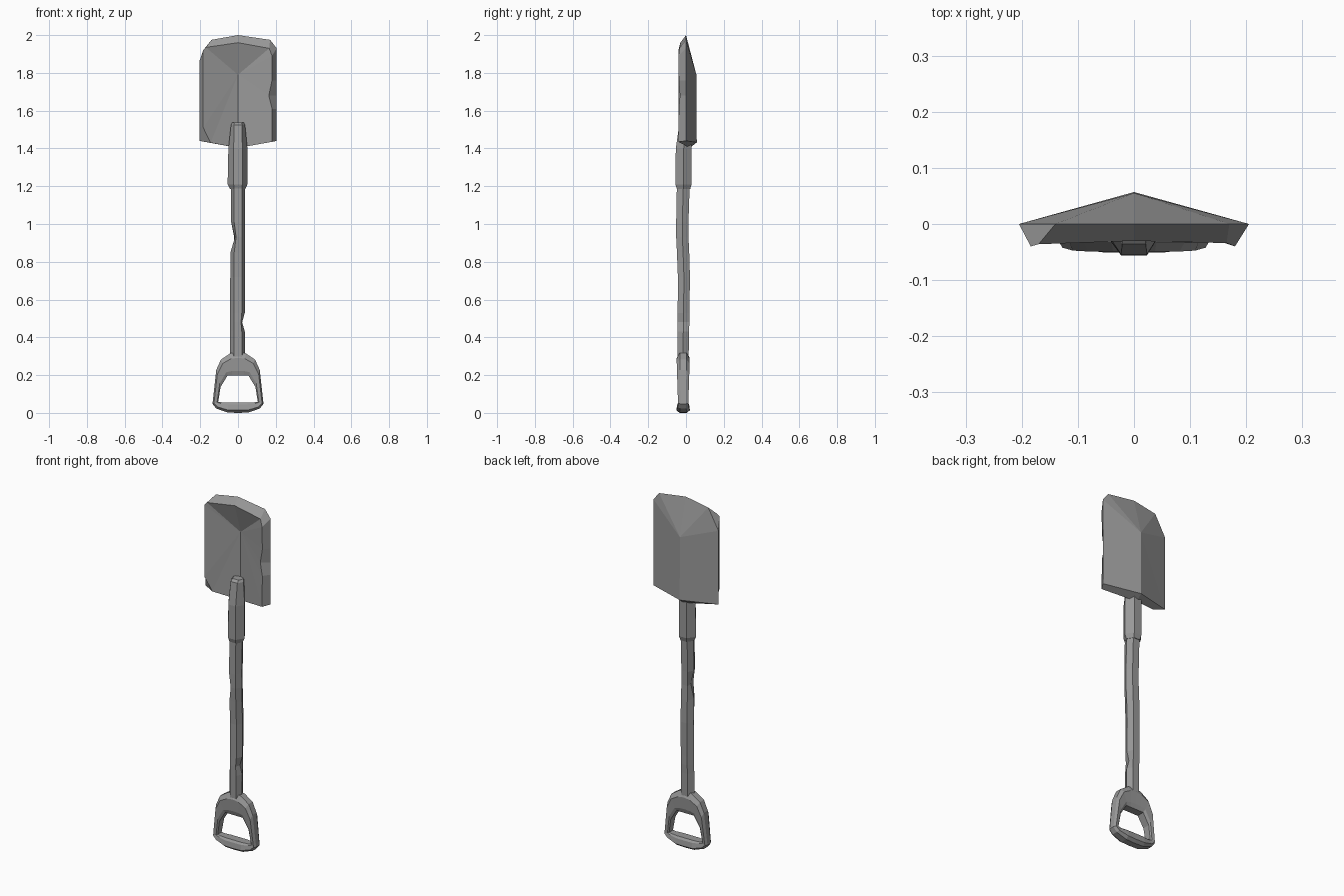
import bpy, bmesh

if "Cube" in bpy.data.objects:
    bpy.data.objects.remove(bpy.data.objects["Cube"])

grey = bpy.data.materials.new("dark_grey")
grey.diffuse_color = (.32, .32, .32, 1)
grey.use_nodes = True
grey.node_tree.nodes["Principled BSDF"].inputs["Base Color"].default_value = grey.diffuse_color


def finish(name, bm):
    bmesh.ops.recalc_face_normals(bm, faces=bm.faces)
    mesh = bpy.data.meshes.new(name)
    bm.to_mesh(mesh)
    bm.free()
    mesh.materials.append(grey)
    obj = bpy.data.objects.new(name, mesh)
    bpy.context.collection.objects.link(obj)
    return obj


def bridge(bm, a, b):
    n = len(a)
    for i in range(n):
        j = (i + 1) % n
        bm.faces.new((a[i], a[j], b[j], b[i]))


def hex_loft(name, rows):
    """Six-sided bar; each row is z, left x, right x, front y, back y, half flat width."""
    bm = bmesh.new()
    rings = []
    for z, xl, xr, yf, yb, w in rows:
        ym = (yf + yb) / 2
        l, r = max(-w, xl + 0.006), min(w, xr - 0.006)
        pts = [(xl, ym), (l, yf), (r, yf), (xr, ym), (w, yb), (-w, yb)]
        rings.append([bm.verts.new((x, y, z)) for x, y in pts])
    for a, b in zip(rings, rings[1:]):
        bridge(bm, a, b)
    bm.faces.new(rings[0])
    bm.faces.new(rings[-1])
    return finish(name, bm)


# Blade: outer rim, front lip, hollow front and ridged back
outer = [(.205, 1.44), (.205, 1.61), (.205, 1.68), (.205, 1.76), (.205, 1.93),
         (.17, 1.975), (0, 2.0), (-.14, 1.975), (-.205, 1.86), (-.205, 1.51),
         (-.205, 1.44), (0, 1.432)]
front = [(.18, 1.435), (.18, 1.61), (.163, 1.68), (.18, 1.76), (.18, 1.89),
         (.165, 1.93), (0, 1.96), (-.17, 1.935), (-.184, 1.92), (-.184, 1.51),
         (-.145, 1.43), (0, 1.403)]
front_y = [-.04, -.038, -.032, -.038, -.04, -.034, -.03, -.036, -.04, -.04, -.024, .02]
bm = bmesh.new()
rim = [bm.verts.new((x, .057 if i == 11 else 0, z)) for i, (x, z) in enumerate(outer)]
lip = [bm.verts.new((x, y, z)) for (x, z), y in zip(front, front_y)]
bridge(bm, rim, lip)
for loop, y in ((rim, .055), (lip, .023)):
    centre = bm.verts.new((0, y, 1.79))
    for i in range(len(loop)):
        bm.faces.new((loop[i], loop[(i + 1) % len(loop)], centre))
finish("blade", bm)

# Socket joining blade and shaft
hex_loft("socket", [
    (1.185, -.042, .038, -.048, .022, .02),
    (1.21, -.055, .05, -.056, .03, .023),
    (1.40, -.051, .05, -.054, .03, .023),
    (1.525, -.037, .037, -.036, .03, .021),
    (1.537, -.03, .03, -.022, .03, .019)])

# Worn wooden shaft with two nicks
hex_loft("shaft", [
    (.29, -.042, .036, -.045, .014, .02),
    (.43, -.042, .036, -.045, .016, .02),
    (.48, -.042, .022, -.045, .018, .02),
    (.53, -.042, .036, -.044, .018, .02),
    (.72, -.041, .036, -.043, .021, .02),
    (.85, -.04, .036, -.048, .017, .02),
    (.93, -.016, .038, -.052, .013, .02),
    (1.01, -.036, .037, -.052, .013, .02),
    (1.22, -.038, .036, -.048, .02, .02)])

# D-shaped grip: matched outer and inner half outlines, mirrored to closed loops
half_out = [(0, .002), (.055, .004), (.115, .025), (.135, .05), (.115, .23),
            (.09, .285), (.04, .318), (0, .325)]
half_in = [(0, .058), (.05, .058), (.085, .058), (.105, .06), (.092, .14),
           (.055, .2), (.03, .2), (0, .2)]
half_depth = [1.05, 1.05, .85, .8, .95, 1, 1, 1]


def mirrored(half):
    return half + half[-2:0:-1]


bm = bmesh.new()
section = [(0, -.022), (.2, -.03), (.75, -.034), (1, -.018),
           (1, .018), (.75, .034), (.2, .03), (0, .022)]
rings = []
for i, ((xo, zo), (xi, zi), d) in enumerate(zip(*map(mirrored, (half_out, half_in, half_depth)))):
    side = 1 if i < len(half_out) else -1
    rings.append([bm.verts.new((side * (xi + (xo - xi) * t), y * d - .015, zi + (zo - zi) * t))
                  for t, y in section])
for a, b in zip(rings, rings[1:] + rings[:1]):
    bridge(bm, a, b)
lowest = min(v.co.z for v in bm.verts)
bmesh.ops.translate(bm, verts=bm.verts, vec=(0, 0, -lowest))
finish("grip", bm)
